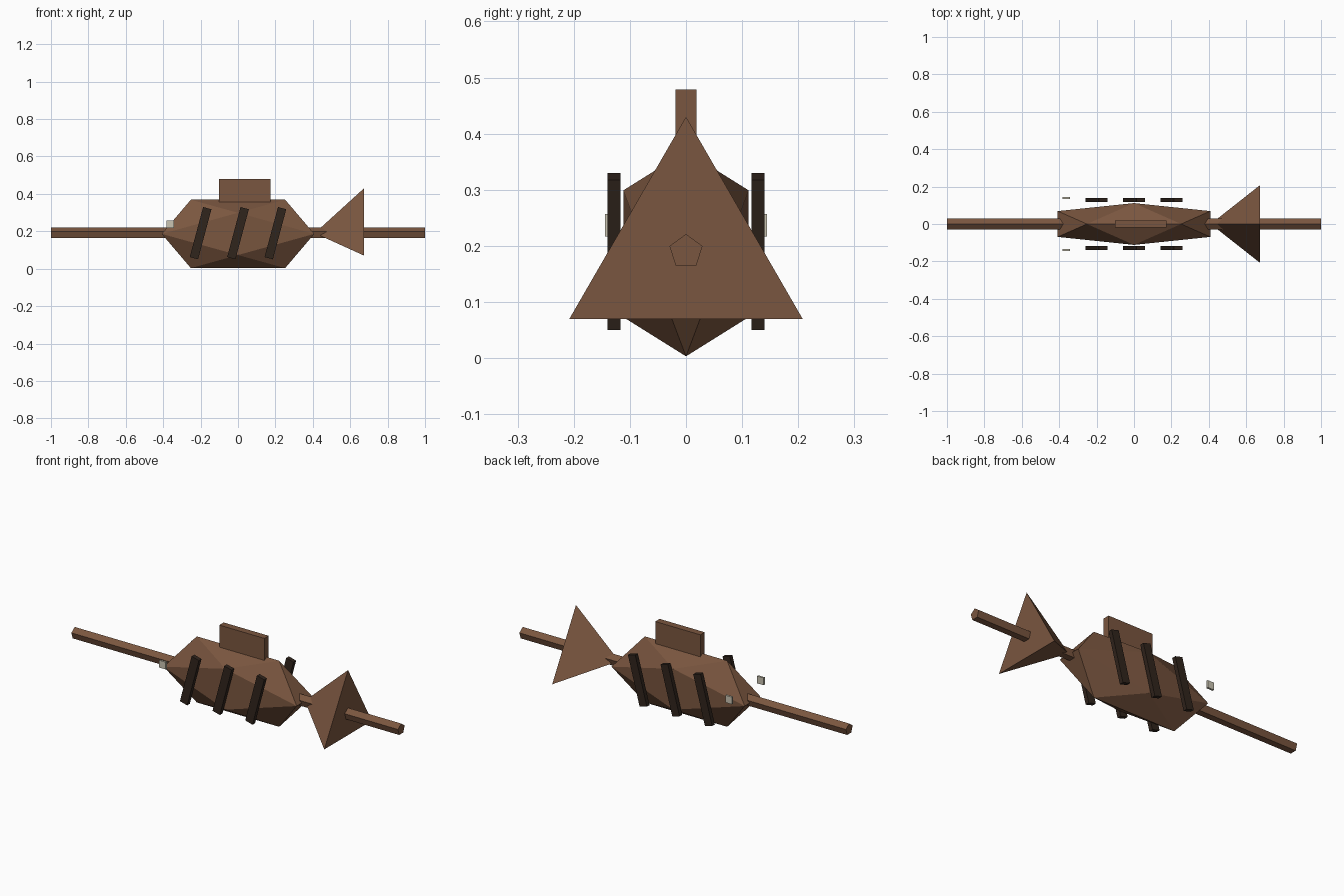
import bpy, bmesh, math
from mathutils import Matrix, Vector

if "Cube" in bpy.data.objects:
    bpy.data.objects.remove(bpy.data.objects["Cube"])


def material(name, rgb):
    m = bpy.data.materials.new(name)
    m.diffuse_color = (*rgb, 1)
    m.use_nodes = True
    m.node_tree.nodes["Principled BSDF"].inputs["Base Color"].default_value = m.diffuse_color
    return m


BROWN = material("roasted brown", (0.195, 0.093, 0.050))
DARK = material("char black brown", (0.030, 0.018, 0.012))
CREAM = material("pale eye", (0.60, 0.56, 0.45))


def add(name, bm, mat):
    bmesh.ops.recalc_face_normals(bm, faces=bm.faces)
    me = bpy.data.meshes.new(name)
    bm.to_mesh(me)
    bm.free()
    me.materials.append(mat)
    ob = bpy.data.objects.new(name, me)
    bpy.context.collection.objects.link(ob)
    return ob


def box(name, centre, size, mat, tilt=0):
    bm = bmesh.new()
    bmesh.ops.create_cube(bm, size=1)
    bm.transform(Matrix.Translation(centre) @ Matrix.Rotation(math.radians(tilt), 4, 'Y')
                 @ Matrix.Diagonal((*size, 1)))
    return add(name, bm, mat)


def ring(bm, x, z, radius, sides):
    # polygon facing x with one corner straight up
    return [bm.verts.new((x, radius * math.sin(a), z + radius * math.cos(a)))
            for a in (2 * math.pi * i / sides for i in range(sides))]


# Body: icosahedron from three golden rectangles, stretched
PHI = (1 + 5 ** 0.5) / 2
bm = bmesh.new()
for a in (-1, 1):
    for b in (-PHI, PHI):
        for p in ((b, a, 0), (a, 0, b), (0, b, a)):
            bm.verts.new((p[0] * 0.252, p[1] * 0.069, p[2] * 0.113 + 0.186))
bmesh.ops.convex_hull(bm, input=bm.verts)
add("fish_body", bm, BROWN)

# Spit: five-sided rod
bm = bmesh.new()
left, right = ring(bm, -1, 0.19, 0.031, 5), ring(bm, 1, 0.19, 0.031, 5)
for i in range(5):
    j = (i + 1) % 5
    bm.faces.new((left[i], left[j], right[j], right[i]))
bm.faces.new(left)
bm.faces.new(right)
add("spit_rod", bm, BROWN)

# Tail: three-sided pyramid opening to the right
bm = bmesh.new()
base = ring(bm, 0.674, 0.19, 0.24, 3)
tip = bm.verts.new((0.41, 0, 0.19))
for i in range(3):
    bm.faces.new((base[i], base[(i + 1) % 3], tip))
bm.faces.new(base)
add("tail", bm, BROWN)

# Back fin
box("back_fin", (0.037, 0, 0.418), (0.276, 0.038, 0.122), BROWN)

# Grill bars and eyes on both sides
for side, y in (("front", -1), ("back", 1)):
    for i, x in enumerate((-0.2, 0, 0.2)):
        box(f"{side}_char_bar_{i + 1}", (x, y * 0.128, 0.19), (0.046, 0.023, 0.277), DARK, 15)
    box(f"{side}_eye", (-0.362, y * 0.139, 0.237), (0.04, 0.011, 0.04), CREAM)
